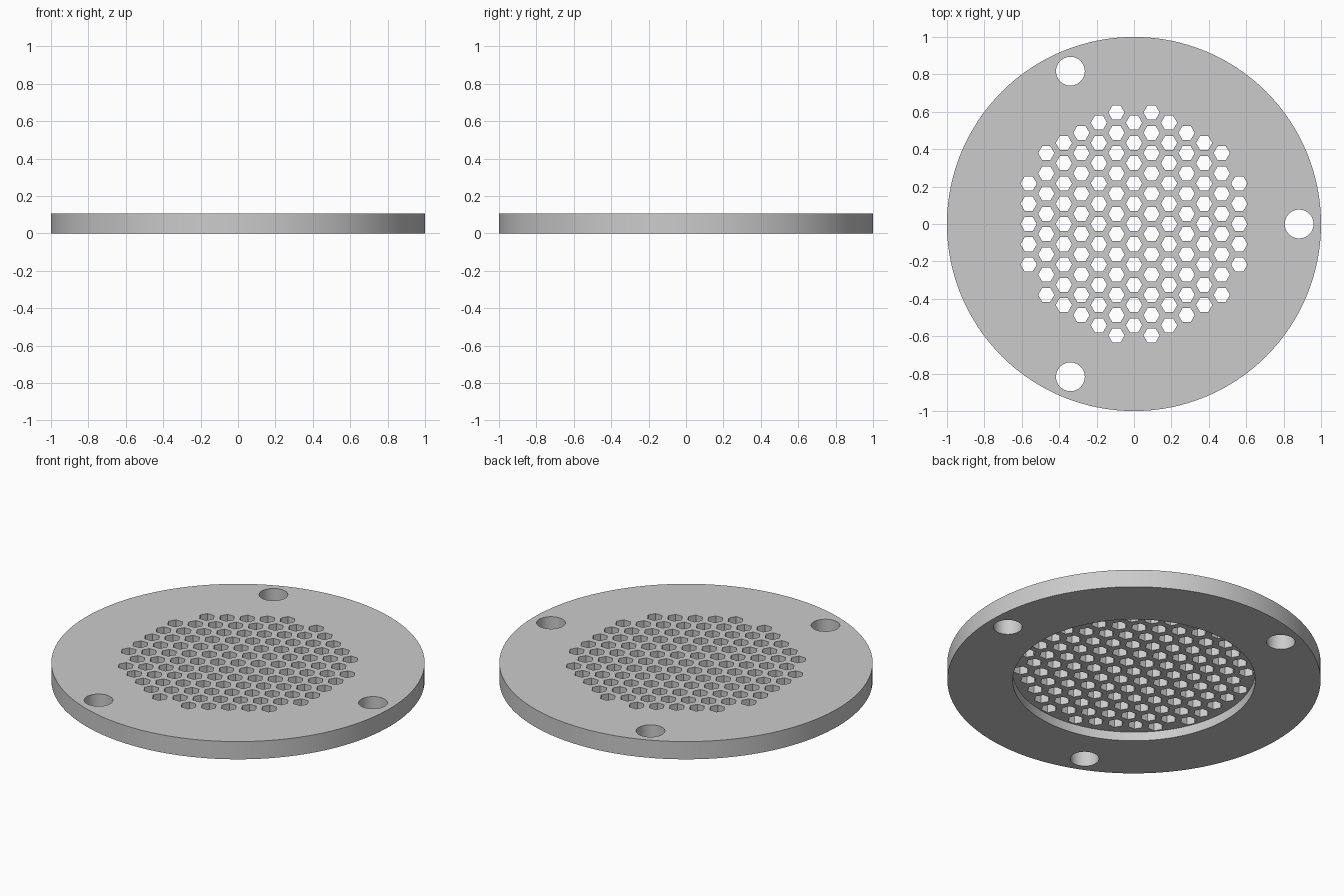
import bpy, bmesh
from math import pi, sqrt, hypot
from mathutils import Matrix

if "Cube" in bpy.data.objects:
    bpy.data.objects.remove(bpy.data.objects["Cube"], do_unlink=True)

THICK = 0.105
RECESS = 0.053
PITCH = 0.0938          # spacing between hexagon columns
ROW = PITCH * 2 / sqrt(3)

grey = bpy.data.materials.new("light grey")
grey.use_nodes = True
grey.diffuse_color = (0.6, 0.6, 0.6, 1)
grey.node_tree.nodes["Principled BSDF"].inputs["Base Color"].default_value = (0.6, 0.6, 0.6, 1)


def prism(bm, x, y, radius, z0, z1, sides, turn=0.0):
    """Add an upright closed prism or cylinder."""
    place = Matrix.Translation((x, y, (z0 + z1) / 2)) @ Matrix.Rotation(turn, 4, "Z")
    bmesh.ops.create_cone(bm, cap_ends=True, segments=sides, radius1=radius,
                          radius2=radius, depth=z1 - z0, matrix=place)


def finish(bm, name):
    mesh = bpy.data.meshes.new(name)
    bm.to_mesh(mesh)
    bm.free()
    mesh.materials.append(grey)
    obj = bpy.data.objects.new(name, mesh)
    bpy.context.collection.objects.link(obj)
    return obj


# Disc
bm = bmesh.new()
prism(bm, 0, 0, 1, 0, THICK, 128)
disc = finish(bm, "drain_disc")

# Round recess under the grille
bm = bmesh.new()
prism(bm, 0, 0, 0.65, -0.1, RECESS, 96)
recess = finish(bm, "recess_cutter")

# Three screw holes and the honeycomb grille
bm = bmesh.new()
for x, y in ((0.883, 0), (-0.34, 0.817), (-0.34, -0.817)):
    prism(bm, x, y, 0.077, -0.1, 0.2, 48)
for col in range(-6, 7):
    for row in range(-7, 8):
        x, y = col * PITCH, (row + (col % 2) / 2) * ROW
        if hypot(x, y) < 0.62:
            # create_cone starts on the y axis, so turn the points onto x
            prism(bm, x, y, 0.0433, -0.1, 0.2, 6, pi / 6)
holes = finish(bm, "hole_cutter")

# Cut, then bake the result into the disc
for cutter in (recess, holes):
    cutter.hide_render = True
    mod = disc.modifiers.new(cutter.name, "BOOLEAN")
    mod.operation = "DIFFERENCE"
    mod.solver = "EXACT"
    mod.object = cutter

bpy.ops.object.select_all(action="DESELECT")
bpy.context.view_layer.objects.active = disc
disc.select_set(True)
for mod in list(disc.modifiers):
    bpy.ops.object.modifier_apply(modifier=mod.name)
for cutter in (recess, holes):
    bpy.data.objects.remove(cutter, do_unlink=True)

bpy.ops.object.shade_smooth_by_angle(angle=pi / 6)
